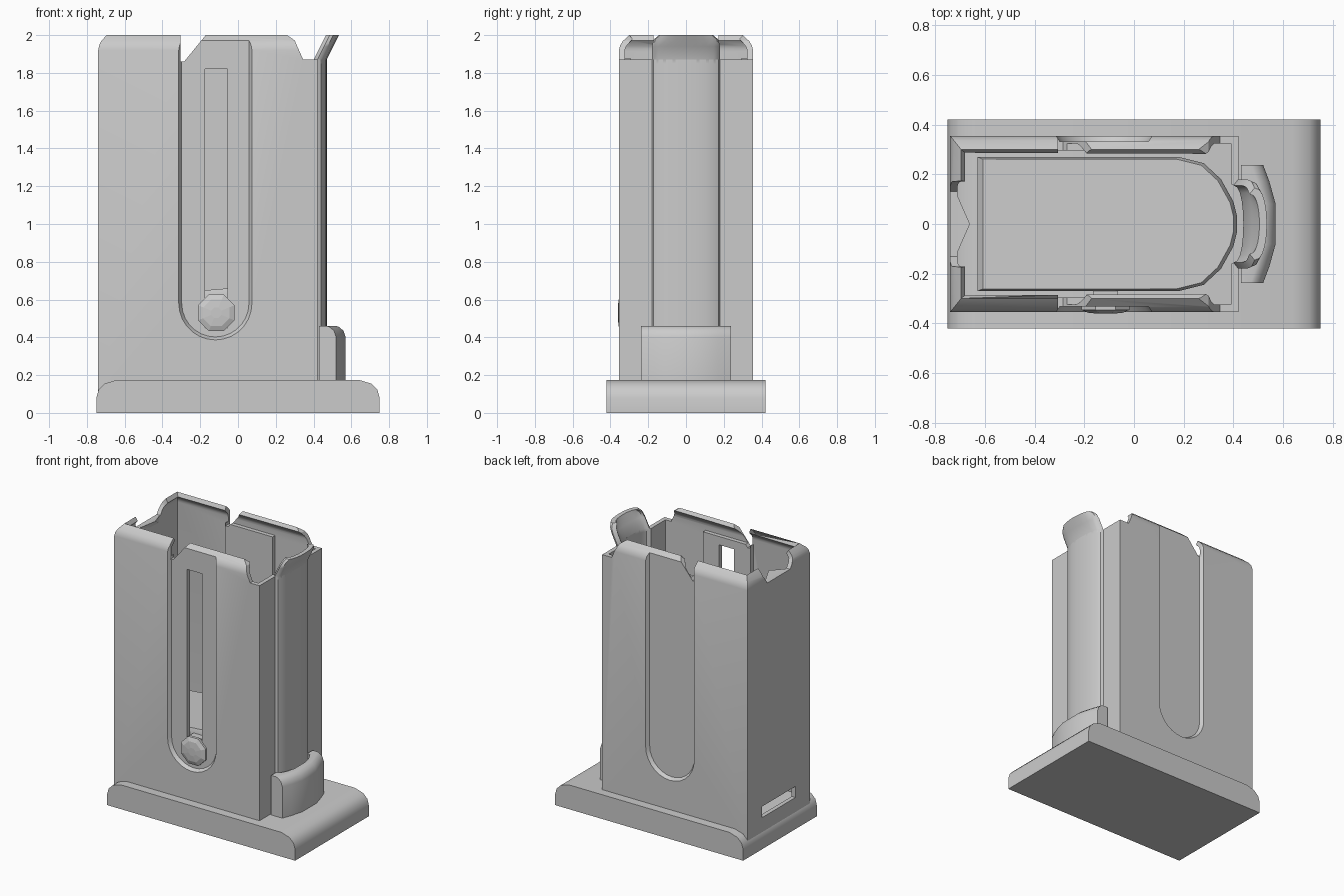
import bpy, bmesh
from math import sin, cos, pi, radians

if "Cube" in bpy.data.objects:
    bpy.data.objects.remove(bpy.data.objects["Cube"])


def loft(name, rings, caps=True):
    """Skin a closed tube through rings of equal point count."""
    bm = bmesh.new()
    vs = [[bm.verts.new(p) for p in r] for r in rings]
    n = len(rings[0])
    for a, b in zip(vs, vs[1:]):
        for i in range(n):
            j = (i + 1) % n
            bm.faces.new((a[i], a[j], b[j], b[i]))
    if caps:
        bm.faces.new(vs[0][::-1])
        bm.faces.new(vs[-1])
        bmesh.ops.recalc_face_normals(bm, faces=bm.faces)
    me = bpy.data.meshes.new(name)
    bm.to_mesh(me)
    bm.free()
    ob = bpy.data.objects.new(name, me)
    bpy.context.collection.objects.link(ob)
    return ob


def prism_xz(name, pts, y0, y1):
    return loft(name, [[(x, y, z) for x, z in pts] for y in (y0, y1)])


def box_pts(a0, a1, b0, b1):
    return [(a0, b0), (a1, b0), (a1, b1), (a0, b1)]


def apply_mod(ob, kind, **props):
    m = ob.modifiers.new(kind.title(), kind)
    for k, v in props.items():
        setattr(m, k, v)
    bpy.context.view_layer.objects.active = ob
    bpy.ops.object.modifier_apply(modifier=m.name)


def smooth(ob, angle=30):
    bpy.ops.object.select_all(action='DESELECT')
    ob.select_set(True)
    bpy.context.view_layer.objects.active = ob
    bpy.ops.object.shade_smooth_by_angle(angle=radians(angle))


# Base plate: rounded ends, straight sides
half = [(0.75, 0), (0.75, 0.08), (0.738, 0.122), (0.705, 0.155), (0.64, 0.175)]
base = prism_xz("base_plate", half + [(-x, z) for x, z in half[::-1]], -0.42, 0.42)
smooth(base, 35)

# Sheet shell: box plan with a rear rib, top edge rolled inward
rib = [(0.42 + 0.05 * cos(t) ** 0.8, 0.18 * sin(t))
       for t in [(-0.5 + i / 10) * pi * 0.999 for i in range(11)]]
plan = [(-0.74, -0.355), (0.42, -0.355)] + rib + [(0.42, 0.355), (-0.74, 0.355)]


def inset_plan(d, z):
    out = []
    for x, y in plan:
        if abs(y) > 0.3:
            y -= d if y > 0 else -d
        out.append((x + 0.8 * d if x < 0 else x, y, z))
    return out


levels = [(0, 0.09), (0, 1.92), (0.006, 1.945), (0.02, 1.968), (0.055, 2.0)]
shell = loft("magazine_shell", [inset_plan(d, z) for d, z in levels], caps=False)
apply_mod(shell, 'SOLIDIFY', thickness=0.03, offset=-1, use_even_offset=True)


# U-shaped side recesses
def u_shape(r, top):
    arc = [(-0.12 + r * cos(pi + i * pi / 14), 0.58 + r * sin(pi + i * pi / 14)) for i in range(15)]
    return arc + [(-0.12 + r, top), (-0.12 - r, top)]


cutters, pads = [], []
for s, side in ((-1, "front"), (1, "back")):
    cutters.append(loft("recess_cutter", [[(x, s * y, z) for x, z in u_shape(r, 2.1)]
                                          for y, r in ((0.331, 0.178), (0.357, 0.195), (0.4, 0.195))]))
    pads.append(prism_xz(side + "_recess_inner", u_shape(0.19, 1.88), s * 0.295, s * 0.328))

# Rim notches, rear step, button slot, front-wall dip and low slot
notch = prism_xz("notch_cutter", [(-0.305, 1.86), (-0.285, 1.86), (-0.17, 2.001), (-0.13, 2.05),
                                  (-0.305, 2.05)], -0.6, 0.6)
step = prism_xz("step_cutter", [(0.345, 1.87), (0.7, 1.87), (0.7, 2.1), (0.2, 2.1), (0.26, 2.0),
                                (0.30, 1.972)], -0.6, 0.6)
slot = prism_xz("slot_cutter", box_pts(-0.175, -0.055, 0.45, 1.82), -0.6, -0.2)
dip_pts = [(-0.18, 2.1), (-0.17, 1.95), (-0.13, 1.89), (0.13, 1.89), (0.17, 1.95), (0.18, 2.1)]
dip = loft("dip_cutter", [[(x, y, z) for y, z in dip_pts] for x in (-0.9, -0.6)])
low = loft("low_slot_cutter", [[(x, y, z) for y, z in box_pts(-0.19, 0.19, 0.22, 0.30)]
                               for x in (-0.9, -0.65)])
cutters += [notch, step, slot, dip, low]
for c in cutters:
    c.hide_render = True
    apply_mod(shell, 'BOOLEAN', object=c, operation='DIFFERENCE', solver='EXACT')
smooth(shell)
for p in pads:
    for c in (notch, slot):
        apply_mod(p, 'BOOLEAN', object=c, operation='DIFFERENCE', solver='EXACT')
    smooth(p)
for c in cutters:
    bpy.data.objects.remove(c)

# Inward-bent tab under the front-wall dip
loft("front_wall_tab", [[(-0.735, -0.17, z - 0.03), (-0.735, 0.17, z - 0.03), (-0.66 - o, 0, z)]
                        for z, o in ((1.84, 0.06), (1.91, 0))])

# Rear tongue: flared continuation of the rib with rounded top
rings = []
for z, w in ((1.85, 0.18), (1.87, 0.18), (1.94, 0.18), (1.975, 0.172), (2.0, 0.145)):
    lean = max(0, z - 1.87) * 0.5
    arc = [(-0.5 + i / 10) * pi for i in range(11)]
    outer = [(0.42 + lean + 0.05 * max(0, cos(t)) ** 0.8, w * sin(t), z) for t in arc]
    inner = [(0.40 + lean + 0.04 * max(0, cos(t)) ** 0.8, (w - 0.025) * sin(t), z) for t in arc[::-1]]
    rings.append(outer + inner)
smooth(loft("rear_tongue", rings), 40)

# Curved stop tab on the base
rings = []
for z, d in ((0.15, 0), (0.40, 0), (0.435, 0.012), (0.455, 0.035), (0.46, 0.05)):
    outer = [(0.43, -0.237), (0.52 - d, -0.237), (0.545 - d, -0.17), (0.57 - d, -0.08)]
    inner = [(0.43, -0.18), (0.455, -0.17), (0.48, -0.12), (0.495, -0.06)]
    ring = outer + [(x, -y) for x, y in outer[::-1]] + [(x, -y) for x, y in inner] + inner[::-1]
    rings.append([(x, y, z) for x, y in ring])
smooth(loft("stop_tab", rings), 35)

# Sloping follower with rounded rear end
end = [(0.18, -0.27), (0.28, -0.245), (0.35, -0.18), (0.40, -0.09), (0.415, -0.03)]
fplan = [(-0.63, -0.27)] + end + [(x, -y) for x, y in end[::-1]] + [(-0.63, 0.27)]
follower = loft("follower", [[(x * k, y * k, z + 0.08 * (x + 0.11)) for x, y in fplan]
                             for z, k in ((0.42, 1), (0.625, 1), (0.655, 0.965))])
smooth(follower)

# Octagonal follower button and its stem
octa = [(pi / 8 + i * pi / 4) for i in range(8)]
loft("follower_button", [[(-0.115 + r * cos(t), y, 0.53 + r * sin(t)) for t in octa]
                         for y, r in ((-0.325, 0.105), (-0.345, 0.105), (-0.357, 0.075), (-0.361, 0.03))])
prism_xz("button_stem", box_pts(-0.165, -0.065, 0.48, 0.62), -0.33, -0.25)
